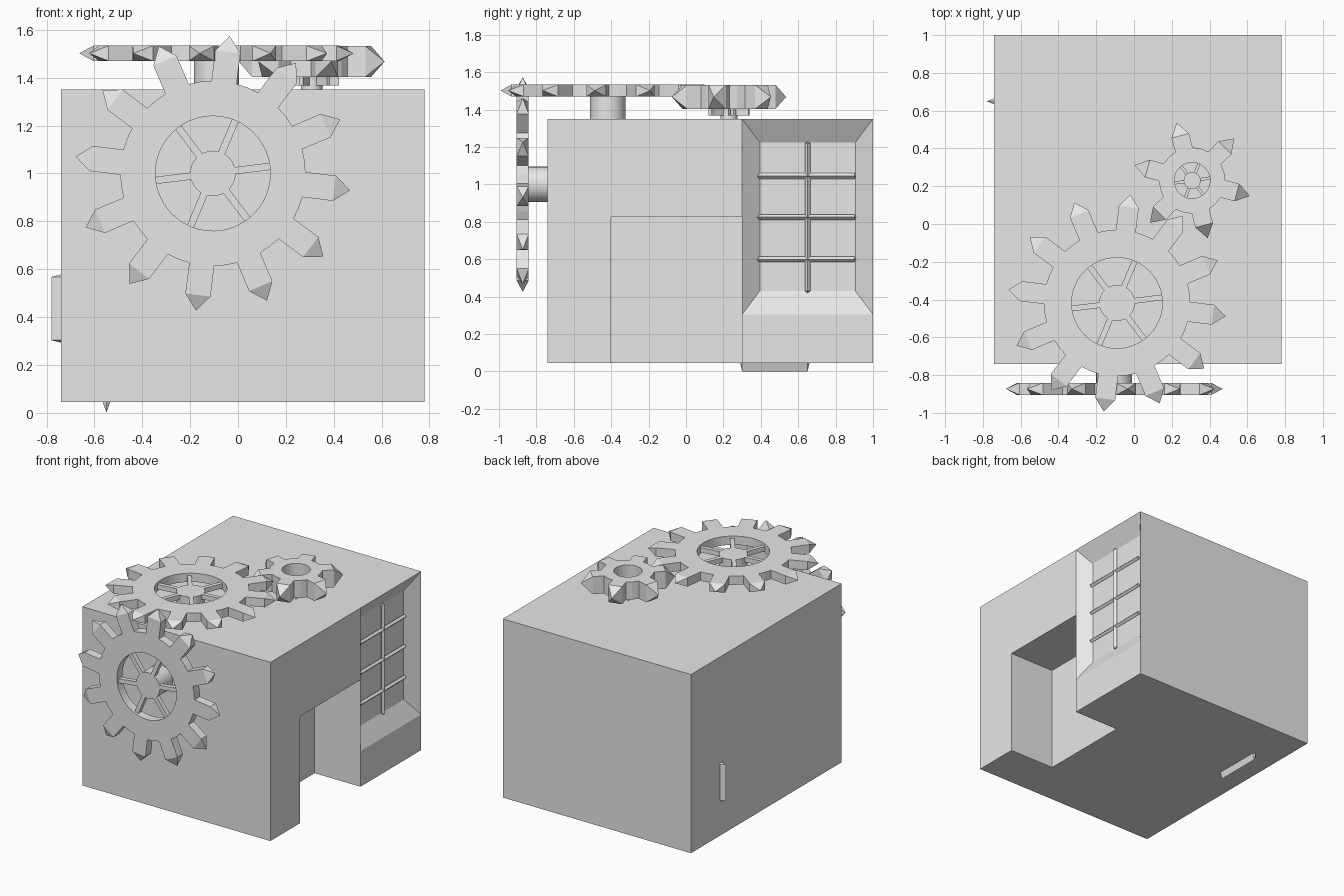
import bpy, bmesh
from math import sin, cos, pi, radians
from mathutils import Vector, Matrix

if "Cube" in bpy.data.objects:
    bpy.data.objects.remove(bpy.data.objects["Cube"])

grey = bpy.data.materials.new("plain_grey")
grey.use_nodes = True
grey.diffuse_color = (0.8, 0.8, 0.8, 1)
grey.node_tree.nodes["Principled BSDF"].inputs["Base Color"].default_value = (0.8, 0.8, 0.8, 1)


def finish(bm, name, matrix=Matrix()):
    bmesh.ops.recalc_face_normals(bm, faces=bm.faces)
    mesh = bpy.data.meshes.new(name)
    bm.to_mesh(mesh)
    bm.free()
    mesh.materials.append(grey)
    obj = bpy.data.objects.new(name, mesh)
    obj.matrix_world = matrix
    bpy.context.collection.objects.link(obj)
    return obj


def box_mesh(low, high):
    low, high = Vector(low), Vector(high)
    bm = bmesh.new()
    bmesh.ops.create_cube(bm, size=1)
    bmesh.ops.scale(bm, vec=high - low, verts=bm.verts)
    bmesh.ops.translate(bm, vec=(low + high) / 2, verts=bm.verts)
    return bm


def select_only(obj):
    bpy.ops.object.select_all(action='DESELECT')
    obj.select_set(True)
    bpy.context.view_layer.objects.active = obj


def gear(name, matrix, teeth, phase, hole, root, shoulder, tip, half_width, half_thick):
    """Ring with straight teeth that end in pyramids."""
    bm = bmesh.new()
    pitch = 2 * pi / teeth
    spread = half_width / root

    def point(r, a, z, side=0):
        return bm.verts.new((r * cos(a) - side * sin(a), r * sin(a) + side * cos(a), z))

    for i in range(teeth):
        a = radians(phase) + i * pitch
        angles = (a - spread, a, a + spread, a + pitch / 2, a + pitch - spread)
        inner, outer, ends = [], [], []
        for z in (-half_thick, half_thick):
            inner.append([point(hole, t, z) for t in angles])
            outer.append([point(root, t, z) for t in angles])
            ends.append([point(shoulder, a, z, s * half_width) for s in (-1, 1)])
            for k in range(4):
                bm.faces.new((inner[-1][k], inner[-1][k + 1], outer[-1][k + 1], outer[-1][k]))
            bm.faces.new((*outer[-1][:3], ends[-1][1], ends[-1][0]))
        for k in range(4):
            bm.faces.new((inner[0][k], inner[0][k + 1], inner[1][k + 1], inner[1][k]))
        for k in (2, 3):
            bm.faces.new((outer[0][k], outer[0][k + 1], outer[1][k + 1], outer[1][k]))
        for k, e in ((0, 0), (2, 1)):
            bm.faces.new((outer[0][k], ends[0][e], ends[1][e], outer[1][k]))
        apex = point(tip, a, 0)
        rim = [ends[0][0], ends[0][1], ends[1][1], ends[1][0]]
        for k in range(4):
            bm.faces.new((rim[k], rim[(k + 1) % 4], apex))
    bmesh.ops.remove_doubles(bm, verts=bm.verts, dist=0.0002)
    return finish(bm, name, matrix)


def cylinder(name, matrix, radius, z0, z1):
    bm = bmesh.new()
    bmesh.ops.create_cone(bm, cap_ends=True, segments=32, radius1=radius, radius2=radius,
                          depth=z1 - z0, matrix=Matrix.Translation((0, 0, (z0 + z1) / 2)))
    obj = finish(bm, name, matrix)
    select_only(obj)
    bpy.ops.object.shade_smooth_by_angle(angle=radians(35))


def spokes(name, matrix, phase, hub, reach, width, z0, z1):
    for i in range(6):
        bm = box_mesh((hub * 0.8, -width / 2, z0), (reach, width / 2, z1))
        bm.transform(Matrix.Rotation(radians(phase + 60 * i), 4, 'Z'))
        finish(bm, f"{name}_{i + 1}", matrix)


def bar(name, center, axis, length, half_x, half_y):
    """Diamond rod with short pointed ends, lengthwise along the axis."""
    bm = bmesh.new()
    bmesh.ops.create_cone(bm, cap_ends=True, segments=4, radius1=1, radius2=1, depth=length)
    caps = [f for f in bm.faces if abs(f.normal.z) > 0.9]
    for v in bmesh.ops.poke(bm, faces=caps)["verts"]:
        v.co.z *= 1 + 0.02 / length
    bmesh.ops.scale(bm, vec=(half_x, half_y, 1), verts=bm.verts)
    turn = {'X': Matrix.Rotation(pi / 2, 4, 'Y'),
            'Y': Matrix.Rotation(pi / 2, 4, 'X'), 'Z': Matrix()}[axis]
    finish(bm, name, Matrix.Translation(center) @ turn)


# Body block with a bevelled window recess on its left side
bm = box_mesh((-0.74, -0.74, 0.045), (0.78, 1, 1.35))
for co, no in (((0, 0.3, 0), (0, 1, 0)), ((0, 0, 0.305), (0, 0, 1))):
    bmesh.ops.bisect_plane(bm, geom=bm.verts[:] + bm.edges[:] + bm.faces[:], plane_co=co, plane_no=no)
pane = [f for f in bm.faces if f.normal.x > 0.9
        and f.calc_center_median().y > 0.3 and f.calc_center_median().z > 0.305]
pane = bmesh.ops.extrude_discrete_faces(bm, faces=pane)["faces"][0]
mid = pane.calc_center_median()
for v in pane.verts:
    v.co.y = mid.y + (v.co.y - mid.y) * 0.73
    v.co.z = mid.z + (v.co.z - mid.z) * 0.76
    v.co.x -= 0.075
body = finish(bm, "body_block")

# Doorway notch
cutter = finish(box_mesh((0.41, -0.4, -0.2), (1, 0.299, 0.825)), "doorway_cutter")
cutter.hide_render = True
cut = body.modifiers.new("doorway", 'BOOLEAN')
cut.operation, cut.object, cut.solver = 'DIFFERENCE', cutter, 'EXACT'
select_only(body)
bpy.ops.object.modifier_apply(modifier=cut.name)
bpy.data.objects.remove(cutter)

# Window bars
bar("window_bar_upright", (0.715, 0.65, 0.825), 'Z', 0.79, 0.015, 0.015)
for i, z in enumerate((0.6, 0.825, 1.045)):
    bar(f"window_bar_cross_{i + 1}", (0.715, 0.645, z), 'Y', 0.51, 0.015, 0.015)

# Thin ridges on the right side and the underside
bar("side_ridge", (-0.74, 0.65, 0.435), 'Z', 0.265, 0.04, 0.016)
bar("base_ridge", (-0.55, 0.475, 0.045), 'Y', 0.35, 0.016, 0.045)

# Two large gears, one lying on top and one upright at the front
top = Matrix.Translation((-0.09, -0.418, 1.502))
front = Matrix.Translation((-0.105, -0.873, 1.0)) @ Matrix.Rotation(pi / 2, 4, 'X')
for name, place, shaft_end in (("top", top, -0.16), ("front", front, -0.14)):
    gear(f"{name}_gear", place, 12, 23, 0.24, 0.387, 0.512, 0.578, 0.053, 0.032)
    spokes(f"{name}_gear_spoke", place, 7, 0.095, 0.245, 0.03, -0.02, 0.015)
    cylinder(f"{name}_gear_shaft", place, 0.095, shaft_end, 0.015)

# Small thick gear with a collar underneath
small = Matrix.Translation((0.308, 0.23, 1.468))
gear("small_gear", small, 6, 45, 0.095, 0.175, 0.245, 0.316, 0.048, 0.064)
cylinder("small_gear_shaft", small, 0.045, -0.12, -0.02)
spokes("small_gear_spoke", small, 8, 0.045, 0.115, 0.016, -0.1, -0.03)
